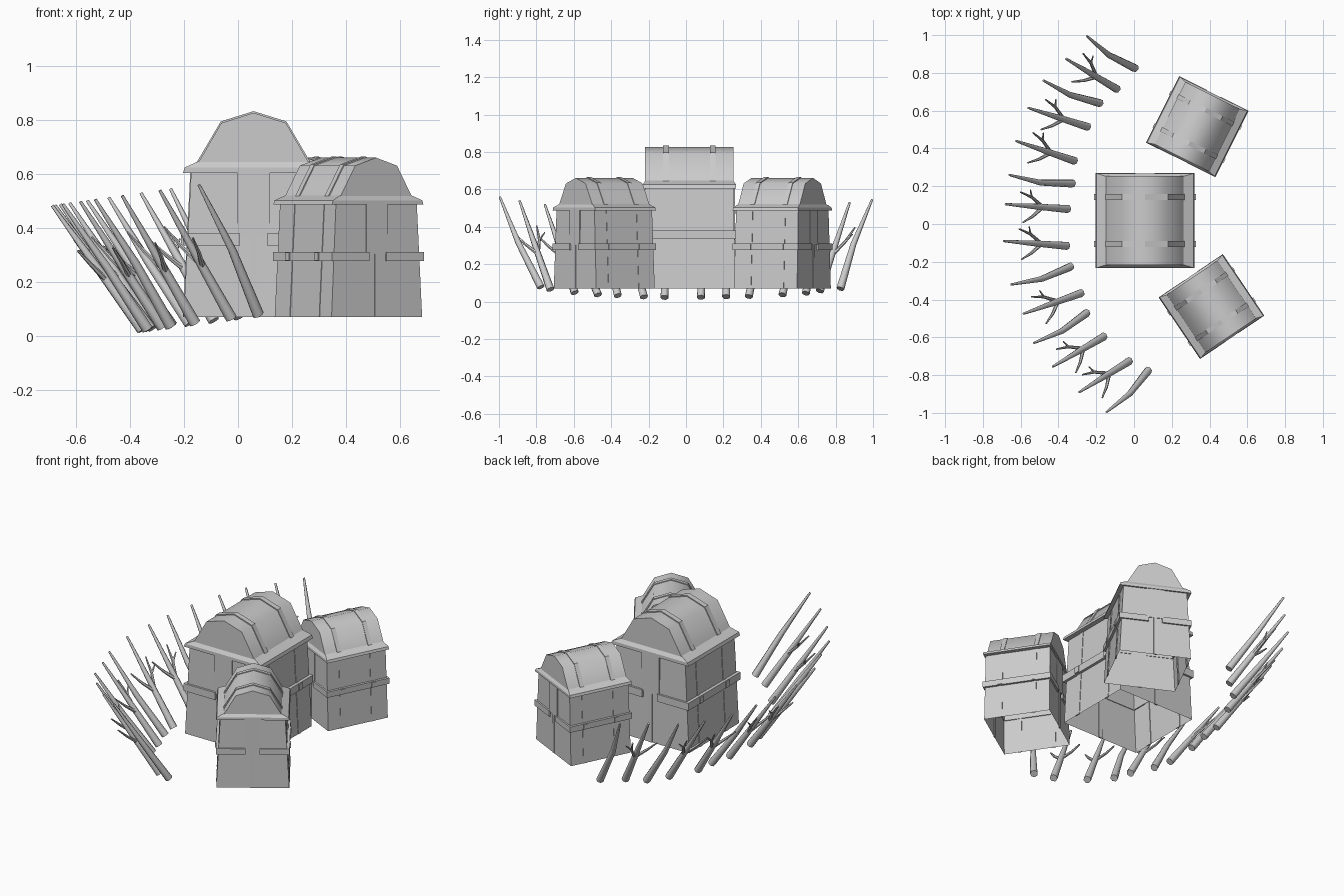
import bpy, math
from mathutils import Vector, Matrix

if "Cube" in bpy.data.objects:
    bpy.data.objects.remove(bpy.data.objects["Cube"])


def mesh(name, verts, faces, mat=None):
    me = bpy.data.meshes.new(name)
    me.from_pydata([tuple(v) for v in verts], [], faces)
    me.update()
    ob = bpy.data.objects.new(name, me)
    bpy.context.collection.objects.link(ob)
    if mat:
        ob.matrix_world = mat
    return ob


def prism(name, pts, vec, mat):
    """Closed prism: planar outline swept along vec."""
    n, vec = len(pts), Vector(vec)
    v = [Vector(p) for p in pts]
    v += [p + vec for p in v]
    faces = [tuple(range(n))[::-1], tuple(range(n, 2 * n))]
    faces += [(i, (i + 1) % n, (i + 1) % n + n, i + n) for i in range(n)]
    return mesh(name, v, faces, mat)


def loft(name, rings, mat):
    """Open skin through rectangles given as (half x, half y, z)."""
    v = [(sx * hx, sy * hy, z) for hx, hy, z in rings
         for sx, sy in ((-1, -1), (1, -1), (1, 1), (-1, 1))]
    faces = [(4 * r + i, 4 * r + (i + 1) % 4, 4 * r + 4 + (i + 1) % 4, 4 * r + 4 + i)
             for r in range(len(rings) - 1) for i in range(4)]
    return mesh(name, v, faces, mat)


def shade(ob, deg):
    bpy.ops.object.select_all(action='DESELECT')
    ob.select_set(True)
    bpy.context.view_layer.objects.active = ob
    bpy.ops.object.shade_smooth_by_angle(angle=math.radians(deg))


ROOF = [(-.207, .57), (-.12, .72), (0, .758), (.12, .72), (.207, .57)]


def hut(tag, x, y, s, rot):
    m = (Matrix.Translation((x, y, .07)) @ Matrix.Rotation(math.radians(rot), 4, 'Z')
         @ Matrix.Scale(s, 4))
    # tapered walls, open underneath
    loft(tag + "_walls", [(.26, .242, 0), (.232, .238, .54)], m)
    # sloping eave around the wall top
    loft(tag + "_eave", [(.23, .236, .535), (.262, .25, .535), (.256, .25, .555),
                         (.205, .234, .578)], m)
    # arched roof, open underneath
    n = len(ROOF)
    v = [(px, py, pz) for py in (-.236, .236) for px, pz in ROOF]
    f = [tuple(range(n)), tuple(range(n, 2 * n))[::-1]]
    f += [(i, i + n, i + n + 1, i + 1) for i in range(n - 1)]
    shade(mesh(tag + "_roof", v, f, m), 50)
    # belt halves with a gap at each doorway
    for sx in (-1, 1):
        pts = [(.05, -.252), (.263, -.252), (.263, .252), (.05, .252),
               (.05, .236), (.24, .236), (.24, -.236), (.05, -.236)]
        prism(tag + "_belt", [(sx * a, b, .265) for a, b in pts], (0, 0, .045), m)
    for sy in (-1, 1):
        # roof straps
        outer = [(a * 1.015, b + .006) for a, b in ROOF]
        inner = [(a * .98, b - .006) for a, b in reversed(ROOF)]
        y0 = sy * .125 - .016
        prism(tag + "_roof_strap", [(a, y0, b) for a, b in outer + inner], (0, .032, 0), m)
        # wall straps
        for sx in (-1, 1):
            pts = [(.263, 0), (.235, .54), (.228, .54), (.256, 0)]
            prism(tag + "_wall_strap", [(sx * a, y0, b) for a, b in pts], (0, .032, 0), m)
            # belt clasps
            pts = [(.25, .268), (.269, .268), (.269, .306), (.25, .306)]
            prism(tag + "_clasp", [(sx * a, y0, b) for a, b in pts], (0, .032, 0), m)
        # door panel above, narrow post below
        for nm, w, a, b in (("_door_panel", .06, .3, .54), ("_door_post", .012, 0, .3)):
            pts = [(-w, sy * .236, a), (w, sy * .236, a), (w, sy * .236, b), (-w, sy * .236, b)]
            prism(tag + nm, pts, (0, sy * .009, 0), m)


hut("main_hut", .058, .018, 1, 0)
hut("front_hut", .41, -.437, .78, 34)
hut("rear_hut", .335, .515, .78, -26.5)


def limb(name, pts, radii, sides=7):
    """Tapered round branch through points."""
    pts = [Vector(p) for p in pts]
    q = (pts[-1] - pts[0]).to_track_quat('Z', 'Y')
    v = [p + q @ Vector((r * math.cos(2 * math.pi * k / sides), r * math.sin(2 * math.pi * k / sides), 0))
         for p, r in zip(pts, radii) for k in range(sides)]
    f = [(j * sides + k, j * sides + (k + 1) % sides, (j + 1) * sides + (k + 1) % sides, (j + 1) * sides + k)
         for j in range(len(pts) - 1) for k in range(sides)]
    f += [tuple(range(sides))[::-1], tuple(range(len(v) - sides, len(v)))]
    shade(mesh(name, v, f), 55)


# stakes leaning outwards: base x, y, tip x, y, has side twigs
STAKES = [(.005, .825, -.25, .995, 0), (-.09, .715, -.36, .875, 1), (-.18, .64, -.48, .76, 0),
          (-.245, .515, -.56, .615, 1), (-.315, .335, -.625, .44, 1), (-.325, .215, -.66, .26, 0),
          (-.35, .08, -.68, .105, 1), (-.355, -.115, -.69, -.09, 1), (-.335, -.225, -.65, -.32, 0),
          (-.28, -.365, -.585, -.475, 1), (-.25, -.47, -.53, -.63, 0), (-.16, -.595, -.43, -.755, 1),
          (-.025, -.725, -.29, -.89, 1), (.075, -.775, -.145, -.995, 0)]
for bx, by, tx, ty, twigs in STAKES:
    a = Vector((bx, by, .021 + .13 * (bx + .36)))
    b = Vector((tx, ty, .485 + .14 * (tx + .68)))
    fwd = Vector((tx - bx, ty - by, 0)).normalized()
    left = Vector((-fwd.y, fwd.x, 0))
    mid = a.lerp(b, .5) + left * (0 if twigs else .018)
    limb("stake", [a, mid, b], [.022, .016, .006])
    if twigs:
        p = a.lerp(b, .4)
        e1 = p + fwd * .1 + left * .09 + Vector((0, 0, .11))
        e2 = p + fwd * .125 - left * .07 + Vector((0, 0, .15))
        limb("long_twig", [p, p.lerp(e1, .5) + left * .008, e1], [.011, .008, .004], 6)
        limb("side_twig", [p, p.lerp(e2, .5) - left * .012, e2], [.010, .008, .004], 6)
        k = p.lerp(e2, .5) - left * .012
        limb("small_twig", [k, k + fwd * .01 - left * .04 + Vector((0, 0, .04))], [.007, .003], 5)
